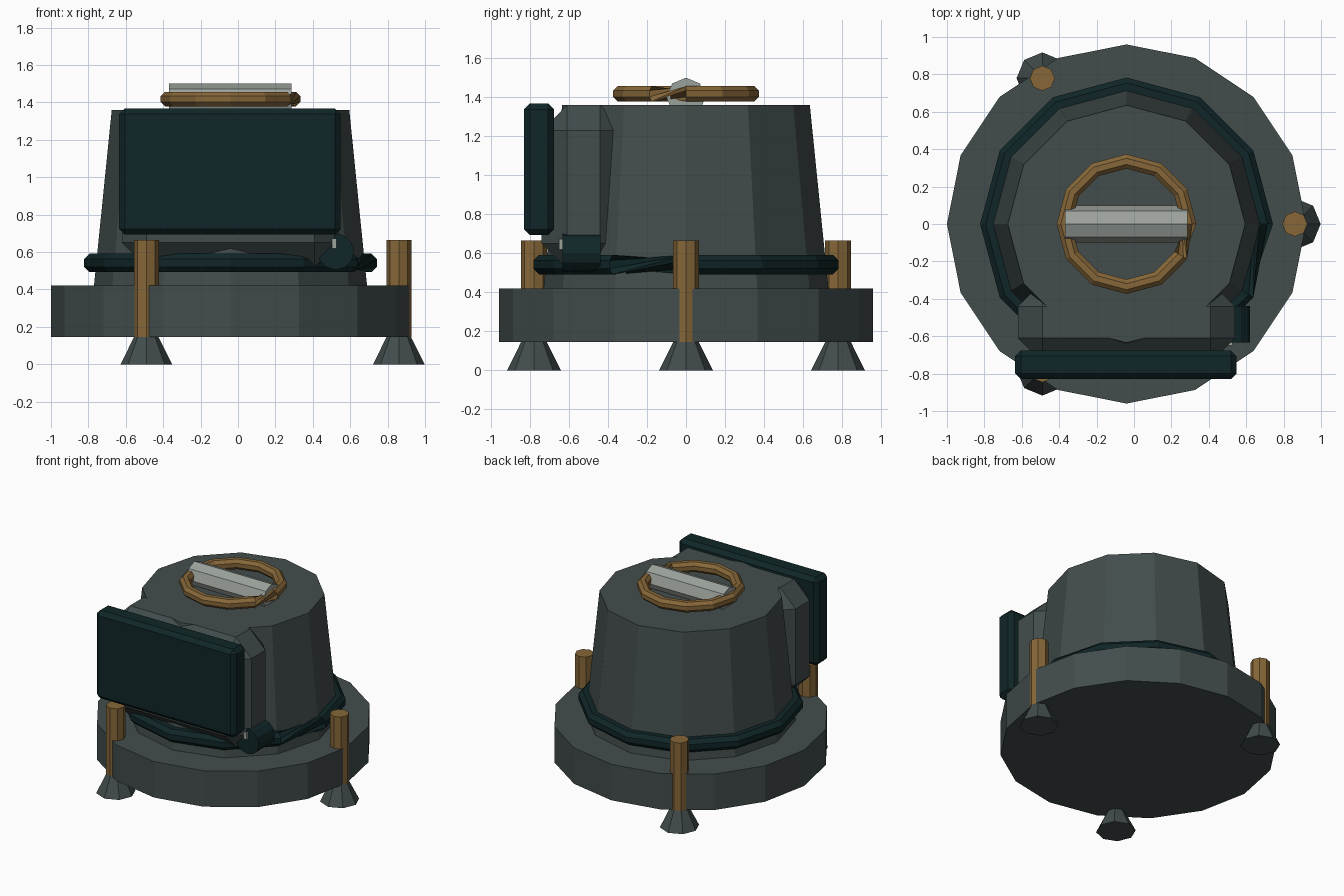
import bpy, bmesh, math
from mathutils import Matrix, Vector

if "Cube" in bpy.data.objects:
    bpy.data.objects.remove(bpy.data.objects["Cube"])

CX = -0.04  # axis of the round body


def material(name, rgb):
    m = bpy.data.materials.new(name)
    m.diffuse_color = (*rgb, 1)
    m.use_nodes = True
    m.node_tree.nodes["Principled BSDF"].inputs["Base Color"].default_value = m.diffuse_color
    return m


GREY = material("slate grey", (0.055, 0.073, 0.073))
TEAL = material("dark teal", (0.005, 0.019, 0.021))
BRASS = material("brass", (0.24, 0.135, 0.04))
SILVER = material("light grey", (0.33, 0.36, 0.33))


def finish(name, bm, mat):
    bmesh.ops.recalc_face_normals(bm, faces=bm.faces)
    me = bpy.data.meshes.new(name)
    bm.to_mesh(me)
    bm.free()
    me.materials.append(mat)
    ob = bpy.data.objects.new(name, me)
    bpy.context.collection.objects.link(ob)
    return ob


def cone(name, sides, r1, r2, z0, z1, x, y, mat):
    bm = bmesh.new()
    bmesh.ops.create_cone(bm, cap_ends=True, segments=sides, radius1=r1, radius2=r2,
                          depth=z1 - z0, matrix=Matrix.Translation((x, y, (z0 + z1) / 2)))
    return finish(name, bm, mat)


def rod(name, sides, r, length, centre, axis, mat):
    """Cylinder lying along the x or y axis."""
    bm = bmesh.new()
    rot = Matrix.Rotation(math.pi / 2, 4, 'Y' if axis == 'x' else 'X')
    bmesh.ops.create_cone(bm, cap_ends=True, segments=sides, radius1=r, radius2=r,
                          depth=length, matrix=Matrix.Translation(centre) @ rot)
    return finish(name, bm, mat)


def box(name, lo, hi, bevel, mat):
    lo, hi = Vector(lo), Vector(hi)
    bm = bmesh.new()
    bmesh.ops.create_cube(bm, size=1, matrix=Matrix.Translation((lo + hi) / 2)
                          @ Matrix.Diagonal((*(hi - lo), 1)))
    if bevel:
        bmesh.ops.bevel(bm, geom=list(bm.edges), offset=bevel, segments=1,
                        affect='EDGES', profile=0.5)
    return finish(name, bm, mat)


def hoop(name, radius, thick, z, mat, segs=12, sides=8, twist=3):
    """Bent tube whose closing segment is twisted."""
    bm = bmesh.new()
    loops = []
    for i in range(segs):
        a = 2 * math.pi * i / segs
        loop = []
        for j in range(sides):
            b = 2 * math.pi * (j + 0.5) / sides
            r = radius + thick * math.cos(b)
            loop.append(bm.verts.new((CX + r * math.cos(a), r * math.sin(a),
                                      z + thick * math.sin(b))))
        loops.append(loop)
    for i in range(segs):
        k = twist if i == segs - 1 else 0
        p, q = loops[i], loops[(i + 1) % segs]
        for j in range(sides):
            n = (j + 1) % sides
            bm.faces.new((p[j], p[n], q[(n + k) % sides], q[(j + k) % sides]))
    return finish(name, bm, mat)


# Base and tapered body
cone("base", 16, 0.96, 0.96, 0.145, 0.42, CX, 0, GREY)
cone("body", 12, 0.73, 0.635, 0.42, 1.36, CX, 0, GREY)

# Three feet with brass posts
for i in range(3):
    a = 2 * math.pi * i / 3
    x, y = CX + 0.9 * math.cos(a), 0.9 * math.sin(a)
    cone(f"foot_{i + 1}", 8, 0.138, 0.066, 0, 0.145, x, y, GREY)
    cone(f"post_{i + 1}", 8, 0.067, 0.067, 0.145, 0.665, x, y, BRASS)

# Hose around the body and ring on the lid
hoop("body_hose", 0.733, 0.054, 0.542, TEAL)
hoop("lid_ring", 0.335, 0.042, 1.418, BRASS)

# Lid handle bar
rod("lid_handle", 8, 0.1, 0.655, (-0.042, 0, 1.4), 'x', SILVER)

# Front housing and screen
box("screen_housing", (-0.62, -0.74, 0.52), (0.54, -0.31, 1.36), 0.13, GREY)
box("screen", (-0.635, -0.83, 0.693), (0.548, -0.677, 1.368), 0.03, TEAL)

# Control knob with pointer
rod("knob", 12, 0.097, 0.195, (0.523, -0.537, 0.602), 'y', TEAL)
box("knob_pointer", (0.503, -0.65, 0.62), (0.527, -0.63, 0.672), 0, SILVER)
